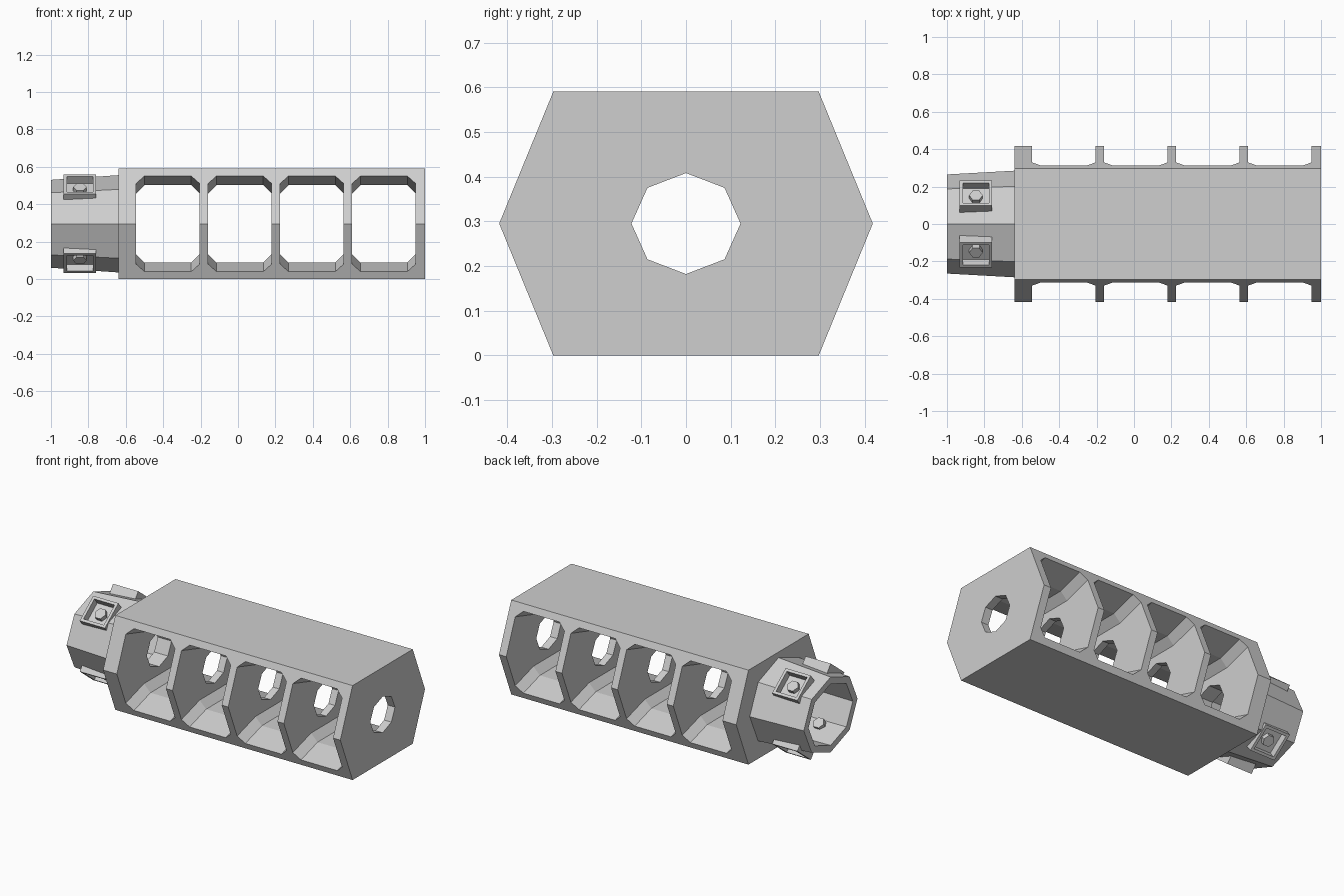
import bpy, bmesh, math
from mathutils import Vector

if "Cube" in bpy.data.objects:
    bpy.data.objects.remove(bpy.data.objects["Cube"])

ZC = 0.295  # height of the long axis
metal = bpy.data.materials.new("light_grey_metal")
metal.diffuse_color = (0.62, 0.62, 0.62, 1)
metal.use_nodes = True
metal.node_tree.nodes["Principled BSDF"].inputs["Base Color"].default_value = metal.diffuse_color


def loft(name, rings):
    """Closed solid skinned through rings of points, capped at both ends."""
    bm = bmesh.new()
    loops = [[bm.verts.new(p) for p in r] for r in rings]
    n = len(loops[0])
    for a, b in zip(loops, loops[1:]):
        for i in range(n):
            j = (i + 1) % n
            bm.faces.new((a[i], a[j], b[j], b[i]))
    bm.faces.new(loops[0])
    bm.faces.new(loops[-1])
    bmesh.ops.recalc_face_normals(bm, faces=bm.faces)
    me = bpy.data.meshes.new(name)
    bm.to_mesh(me)
    bm.free()
    me.materials.append(metal)
    ob = bpy.data.objects.new(name, me)
    bpy.context.collection.objects.link(ob)
    return ob


def boolean(target, tool, op='DIFFERENCE'):
    """Apply a boolean at once and throw the tool away."""
    m = target.modifiers.new("cut", 'BOOLEAN')
    m.operation, m.solver, m.object = op, 'EXACT', tool
    bpy.context.view_layer.update()
    dg = bpy.context.evaluated_depsgraph_get()
    me = bpy.data.meshes.new_from_object(target.evaluated_get(dg))
    target.modifiers.clear()
    target.data = me
    bpy.data.objects.remove(tool)


def octagon(x, ry, rz):
    return [(x, ry * math.cos(i * math.pi / 4), ZC + rz * math.sin(i * math.pi / 4))
            for i in range(8)]


# Hexagonal body
hexagon = [(-0.297, 0), (0.297, 0), (0.418, ZC), (0.297, 0.59), (-0.297, 0.59), (-0.418, ZC)]
body = loft("hex_body", [[(x, y, z) for y, z in hexagon] for x in (-0.64, 1.0)])


# Four side ports that flare towards the outside
def port_ring(cx, y, h):
    w, c = 0.17, 0.045
    pts = [(w, h - c), (w - c, h), (c - w, h), (-w, h - c),
           (-w, c - h), (c - w, -h), (w - c, -h), (w, c - h)]
    return [(cx + px, y, ZC + pz) for px, pz in pts]


for k in range(4):
    cx = -0.375 + 0.385 * k
    boolean(body, loft("port_cutter", [port_ring(cx, y, h) for y, h in
            ((-0.5, 0.311), (-0.15, 0.207), (0.15, 0.207), (0.5, 0.311))]))

# Bore through the body
boolean(body, loft("bore_cutter", [octagon(-0.8, 0.122, 0.113), octagon(1.1, 0.122, 0.113)]))

# Tapered rear collar
collar = loft("rear_collar", [octagon(-1.0, 0.265, 0.235), octagon(-0.64, 0.285, 0.26)])


def radial(name, sy, sz, r0, r1, half_x, half_t, sides=4):
    """Prism pointing out from the axis in one of the four diagonal directions."""
    a = math.radians(52)
    out = Vector((0, sy * math.cos(a), sz * math.sin(a)))
    tan = Vector((0, -sy * math.sin(a), sz * math.cos(a)))
    mid = Vector((-0.845, 0, ZC))
    if sides == 4:
        prof = [(half_x, half_t), (-half_x, half_t), (-half_x, -half_t), (half_x, -half_t)]
    else:
        prof = [(half_x * math.cos(i * math.tau / sides), half_t * math.sin(i * math.tau / sides))
                for i in range(sides)]
    return loft(name, [[mid + Vector((u, 0, 0)) + tan * v + out * r for u, v in prof]
                       for r in (r0, r1)])


# Raised screw lugs on the collar, then the hollow, then a pocket in each lug
corners = [(sy, sz) for sy in (1, -1) for sz in (1, -1)]
for sy, sz in corners:
    boolean(collar, radial("lug", sy, sz, 0.17, 0.268, 0.087, 0.085), 'UNION')
boolean(collar, loft("hollow_cutter", [octagon(-1.1, 0.217, 0.19), octagon(-0.6, 0.227, 0.2)]))
for sy, sz in corners:
    boolean(collar, radial("pocket_cutter", sy, sz, 0.222, 0.4, 0.07, 0.068))

# Hex clamp screws
for i, (sy, sz) in enumerate(corners):
    radial("clamp_screw_%d" % (i + 1), sy, sz, 0.165, 0.25, 0.036, 0.036, 6)
